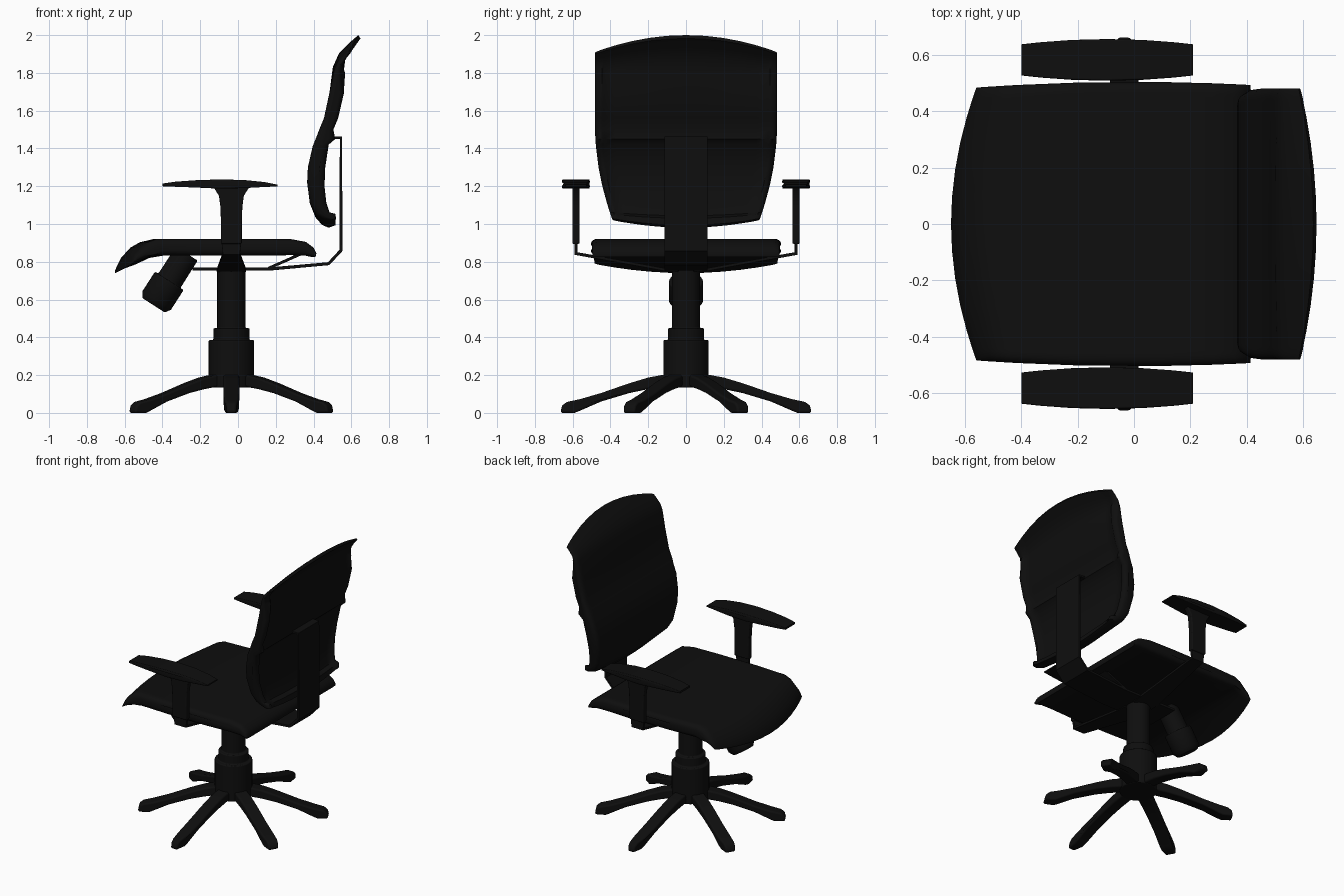
import bpy, bmesh, math
from mathutils import Matrix, Vector

if "Cube" in bpy.data.objects:
    bpy.data.objects.remove(bpy.data.objects["Cube"])

black = bpy.data.materials.new("soft black")
black.diffuse_color = (0.0045, 0.0045, 0.0045, 1)
black.use_nodes = True
black.node_tree.nodes["Principled BSDF"].inputs["Base Color"].default_value = black.diffuse_color
CX = -0.035  # x position of the column and armrests


def finish(name, bm, bevel=0, angle=40):
    bmesh.ops.recalc_face_normals(bm, faces=bm.faces)
    me = bpy.data.meshes.new(name)
    bm.to_mesh(me)
    bm.free()
    me.materials.append(black)
    ob = bpy.data.objects.new(name, me)
    bpy.context.collection.objects.link(ob)
    if bevel:
        m = ob.modifiers.new("bevel", 'BEVEL')
        m.width, m.segments, m.limit_method = bevel, 3, 'ANGLE'
        m.angle_limit = math.radians(45)
    bpy.ops.object.select_all(action='DESELECT')
    ob.select_set(True)
    bpy.context.view_layer.objects.active = ob
    bpy.ops.object.shade_smooth_by_angle(angle=math.radians(angle))
    return ob


def loft(bm, rings):
    vs = [[bm.verts.new(p) for p in r] for r in rings]
    n = len(vs[0])
    for a, b in zip(vs, vs[1:]):
        for i in range(n):
            j = (i + 1) % n
            bm.faces.new((a[i], a[j], b[j], b[i]))
    bm.faces.new(vs[0])
    bm.faces.new(vs[-1][::-1])


def cushion(name, pairs, width, bend=lambda x, z, u: (x, z), cy=0, recess=0):
    """Sweep a profile of outer/inner point pairs across y, rounding both ends."""
    half = [(0, 1), (.2, 1), (.4, 1), (.6, 1), (.78, 1), (.9, 1), (.925, 1),
            (.955, .97), (.98, .82), (.993, .62), (1, .35)]
    secs = [(-u, s) for u, s in half[:0:-1]] + half
    rings = []
    for u, s in secs:
        outer, inner = [], []
        for a, b in pairs:
            a, b = Vector(a), Vector(b)
            mid, h = (a + b) / 2, (a - b) / 2
            cut = 1 - 2 * recess if abs(u) < .91 else 1
            outer.append(mid + h * s)
            inner.append(mid - h * s * cut)
        ring = []
        for p in outer + inner[::-1]:
            x, z = bend(p.x, p.y, u)
            ring.append((x, cy + u * width(x, z), z))
        rings.append(ring)
    bm = bmesh.new()
    loft(bm, rings)
    return finish(name, bm, angle=50)


def slab(name, pts, hw, bevel=.005, loc=(0, 0, 0), turn=0):
    """Extrude an (x, z) outline both ways in y; hw gives the half width."""
    bm = bmesh.new()
    loft(bm, [[(x, s * hw(x, z), z) for x, z in pts] for s in (-1, 1)])
    bm.transform(Matrix.Translation(loc) @ Matrix.Rotation(turn, 4, 'Z'))
    return finish(name, bm, bevel)


def strip(path, t):
    """Outline of constant thickness along an (x, z) path."""
    path = [Vector(p) for p in path]
    up, down = [], []
    for i, p in enumerate(path):
        d1 = (p - path[max(i - 1, 0)]).normalized()
        d2 = (path[min(i + 1, len(path) - 1)] - p).normalized()
        d = (d1 + d2).normalized()
        n = Vector((-d.y, d.x)) * t / 2
        up.append(p + n)
        down.append(p - n)
    return [tuple(p) for p in up + down[::-1]]


def lathe(name, profile, matrix, bevel=.006, sides=32):
    bm = bmesh.new()
    loft(bm, [[(r * math.cos(k * math.tau / sides), r * math.sin(k * math.tau / sides), z)
               for k in range(sides)] for r, z in profile])
    bm.transform(matrix)
    return finish(name, bm, bevel)


# seat with a drooping, bowed front lip
def seat_bend(x, z, u):
    if x < -0.4:
        k = 1 - 0.36 * u * u
        return -0.4 + (x + 0.4) * k, 0.875 + (z - 0.875) * (k if z < 0.83 else 1)
    return x, z


cushion("seat", [((-.65, .757), (-.65, .74)), ((-.62, .82), (-.6, .765)),
                 ((-.57, .875), (-.545, .785)), ((-.52, .903), (-.47, .82)),
                 ((-.45, .92), (-.4, .832)), ((-.2, .921), (-.2, .832)),
                 ((.1, .921), (.1, .832)), ((.28, .92), (.28, .835)),
                 ((.36, .905), (.36, .832)), ((.4, .875), (.39, .825)),
                 ((.415, .845), (.41, .825))],
        lambda x, z: 0.505 - 0.065 * x * x, seat_bend)


# backrest with arched top and bottom edges and a recessed rear panel
def back_bend(x, z, u):
    if z > 1.8:
        k = 1 - 0.45 * u * u
        return .52 + (x - .52) * k, 1.8 + (z - 1.8) * k
    if z < 1.1:
        k = 1 - 0.33 * u * u
        return x, 1.1 + (z - 1.1) * k
    return x, z


cushion("backrest", [((.637, 2.0), (.65, 1.98)), ((.59, 1.96), (.61, 1.93)),
                     ((.535, 1.905), (.573, 1.87)), ((.502, 1.83), (.567, 1.8)),
                     ((.485, 1.7), (.56, 1.69)), ((.455, 1.56), (.53, 1.56)),
                     ((.43, 1.5), (.505, 1.5)), ((.415, 1.46), (.515, 1.45)),
                     ((.395, 1.41), (.48, 1.42)), ((.37, 1.3), (.462, 1.3)),
                     ((.366, 1.22), (.458, 1.2)), ((.38, 1.11), (.468, 1.11)),
                     ((.41, 1.035), (.485, 1.045)), ((.445, .995), (.515, 1.035)),
                     ((.48, .98), (.52, .995))],
        lambda x, z: 0.482 - 0.36 * max(0, 1.53 - z) ** 2, back_bend, recess=.12)

# bent bracket carrying the backrest, and its brace under the seat
slab("back_bracket", strip([(-.24, .762), (.17, .762), (.48, .79), (.545, .86),
                            (.545, 1.457), (.46, 1.457)], .017), lambda x, z: .115, .002)
slab("bracket_brace", strip([(.16, .765), (.33, .84)], .015), lambda x, z: .115, .002)

# column and hub
lathe("column", [(.12, .135), (.12, .385), (.096, .386), (.096, .448),
                 (.075, .449), (.075, .77)], Matrix.Translation((CX, 0, 0)))

# tilted tension knob under the seat front
tilt = Vector((-.54, 0, -.84)).to_track_quat('Z', 'Y').to_matrix().to_4x4()
lathe("tension_knob", [(.068, -.17), (.07, 0), (.09, .002), (.09, .125), (.07, .155)],
      Matrix.Translation((-.363, 0, .70)) @ tilt)

# six curved legs
for i in range(6):
    k = 1 if i in (1, 4) else .915
    leg = [(.05, .2), (.13, .2), (.2, .187), (.3, .157), (.45, .105), (.56, .073),
           (.63, .058), (.655, .04), (.665, .005), (.655, 0), (.59, 0), (.56, .012),
           (.45, .06), (.3, .105), (.2, .126), (.12, .138), (.05, .138)]
    slab("leg_%d" % (i + 1), [(r * k, z) for r, z in leg],
         lambda r, z: .042 if r < .5 else .042 - .7 * (r - .5) ** 2, .018,
         (CX, 0, 0), math.radians(30 + 60 * i))

# armrests: pad, flared post and slanted support bar on each side
for side, s in (("left", -1), ("right", 1)):
    cushion(side + "_arm_pad",
            [((-.4, 1.214), (-.4, 1.2)), ((-.33, 1.224), (-.33, 1.197)),
             ((-.22, 1.232), (-.22, 1.193)), ((-.095, 1.236), (-.095, 1.187)),
             ((.03, 1.233), (.03, 1.19)), ((.14, 1.222), (.14, 1.196)),
             ((.21, 1.208), (.21, 1.199))],
            lambda x, z: .074 - .2 * (x + .095) ** 2, cy=s * .583)
    edge = [(.055, .895), (.055, 1.0), (.058, 1.09), (.066, 1.15), (.095, 1.195)]
    slab(side + "_arm_post", edge + [(-w, z) for w, z in edge[::-1]],
         lambda x, z: .019, .006, (CX, s * .583, 0))
    slab(side + "_arm_stem", [(-.045, .838), (.045, .838), (.052, .9), (-.052, .9)],
         lambda x, z: .008, .002, (CX, s * .583, 0))
    slab(side + "_arm_bar", strip([(.04, .755), (.11, .758), (.35, .802), (.59, .845)], .016),
         lambda r, z: .078 - .033 * min(1, max(0, (r - .1) / .48)), .002,
         (CX, 0, 0), s * math.pi / 2)
